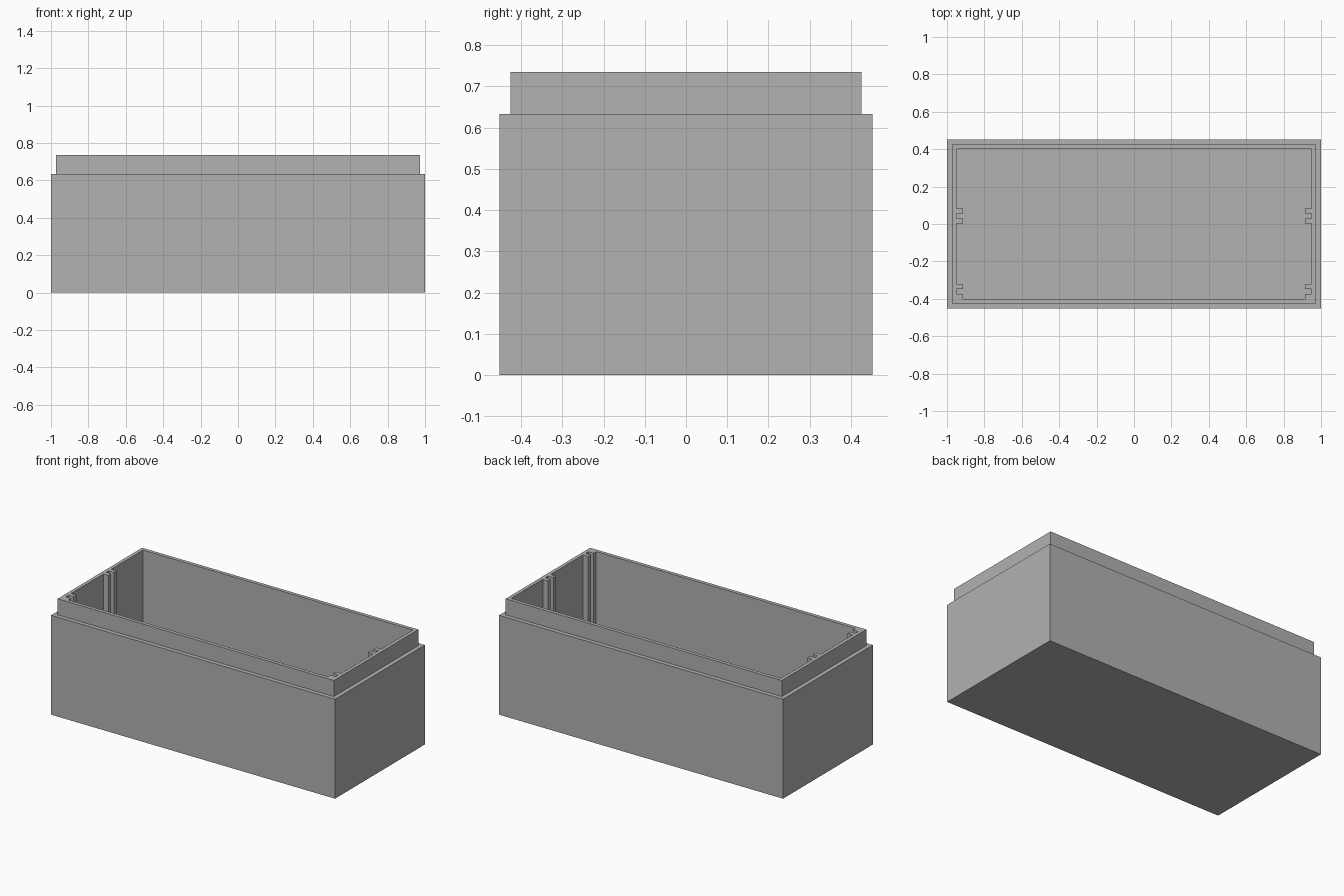
import bpy
import bmesh

if "Cube" in bpy.data.objects:
    bpy.data.objects.remove(bpy.data.objects["Cube"], do_unlink=True)

# Main sizes
HALF_X, HALF_Y = 1.0, 0.452
SHOULDER_Z, RIM_Z, FLOOR_Z = 0.633, 0.735, 0.05
STEP, WALL = 0.027, 0.05
RAIL_W, RAIL_D = 0.027, 0.036

grey = bpy.data.materials.new("plain grey")
grey.use_nodes = True
colour = (0.445, 0.445, 0.445, 1)
grey.diffuse_color = colour
grey.node_tree.nodes["Principled BSDF"].inputs["Base Color"].default_value = colour


def add_object(name, bm):
    bmesh.ops.recalc_face_normals(bm, faces=bm.faces)
    mesh = bpy.data.meshes.new(name)
    bm.to_mesh(mesh)
    bm.free()
    mesh.materials.append(grey)
    obj = bpy.data.objects.new(name, mesh)
    bpy.context.collection.objects.link(obj)
    return obj


# Box shell: rectangles run up the outside, over the rim and down to the floor
bm = bmesh.new()
rings = []
for inset, z in ((0, 0), (0, SHOULDER_Z), (STEP, SHOULDER_Z),
                 (STEP, RIM_Z), (WALL, RIM_Z), (WALL, FLOOR_Z)):
    x, y = HALF_X - inset, HALF_Y - inset
    rings.append([bm.verts.new((sx * x, sy * y, z))
                  for sx, sy in ((-1, -1), (1, -1), (1, 1), (-1, 1))])
for low, high in zip(rings, rings[1:]):
    for i in range(4):
        j = (i + 1) % 4
        bm.faces.new((low[i], low[j], high[j], high[i]))
bm.faces.new(rings[0])
bm.faces.new(rings[-1])
add_object("box_shell", bm)


# Paired vertical guide rails on the inside of both end walls
def guide_rail(name, side, y):
    bm = bmesh.new()
    bmesh.ops.create_cube(bm, size=1)
    inner = HALF_X - WALL
    bmesh.ops.scale(bm, vec=(RAIL_D, RAIL_W, RIM_Z - FLOOR_Z), verts=bm.verts)
    bmesh.ops.translate(bm, verts=bm.verts, vec=(
        side * (inner - RAIL_D / 2), y + RAIL_W / 2, (RIM_Z + FLOOR_Z) / 2))
    add_object(name, bm)


for side, side_name in ((1, "left"), (-1, "right")):
    for start, slot_name in ((WALL - HALF_Y, "front"), (0.003, "middle")):
        guide_rail(f"{side_name}_{slot_name}_rail_a", side, start)
        guide_rail(f"{side_name}_{slot_name}_rail_b", side, start + 2 * RAIL_W)
